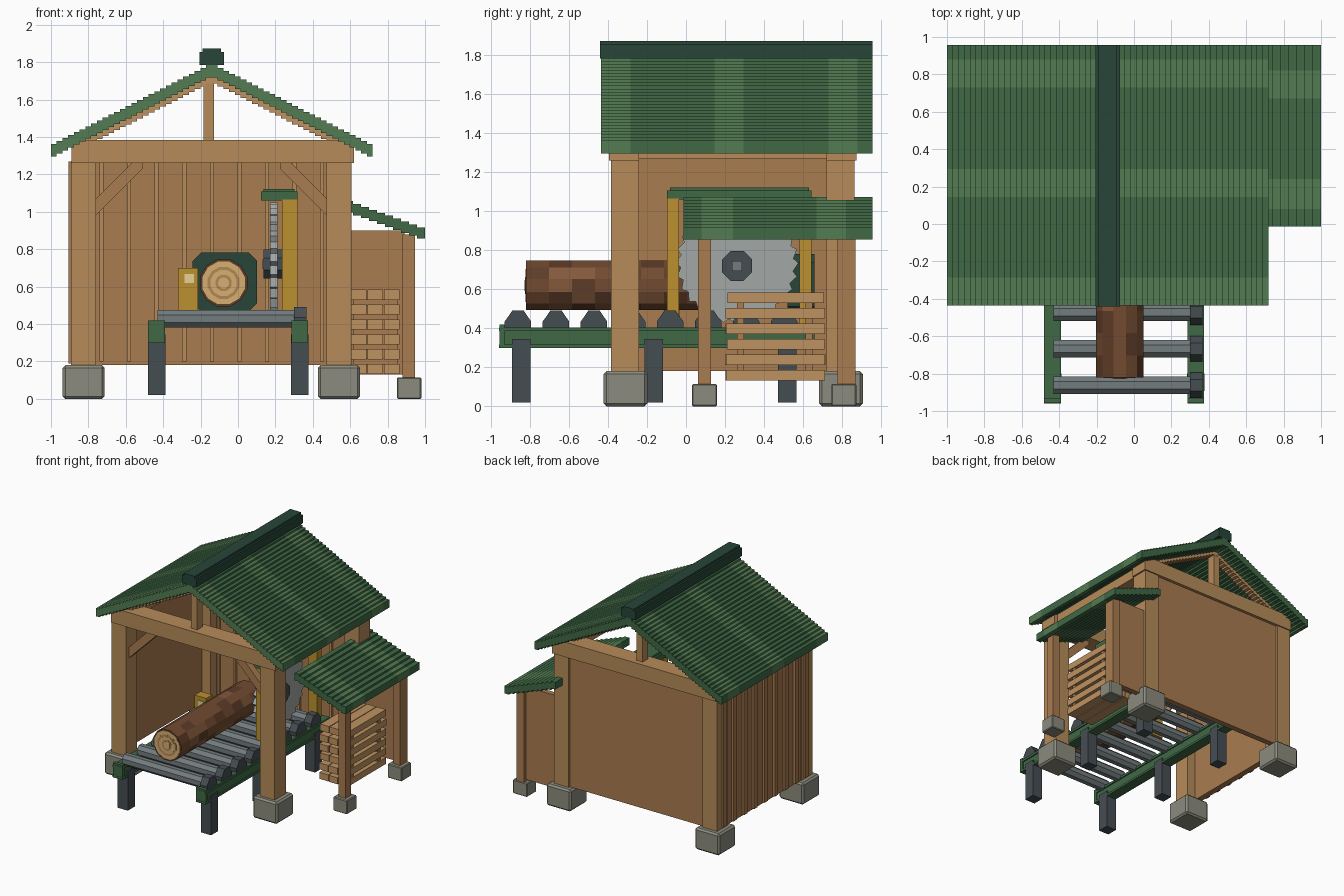
import bpy, bmesh, random
from math import radians, cos, sin, pi, atan2, hypot
from mathutils import Matrix

if "Cube" in bpy.data.objects:
    bpy.data.objects.remove(bpy.data.objects["Cube"])

random.seed(4)
COLORS = dict(wood=(.40, .20, .08), beam=(.47, .26, .10), plank=(.52, .29, .12), cut=(.68, .43, .17),
              ring=(.45, .24, .09), bark=(.17, .07, .03), bark_dark=(.11, .045, .02), bark_light=(.23, .10, .045),
              green=(.05, .14, .06), green_light=(.085, .20, .085), green_dark=(.02, .06, .04),
              stone=(.26, .26, .21), steel=(.36, .39, .38), roller=(.17, .20, .21), iron=(.06, .075, .085),
              yellow=(.50, .28, .03), cream=(.8, .65, .3))
MATS = {}


def mat(n):
    if n not in MATS:
        MATS[n] = bpy.data.materials.new(n)
        MATS[n].diffuse_color = (*COLORS[n], 1)
    return MATS[n]


def finish(name, bm, *mats):
    bmesh.ops.recalc_face_normals(bm, faces=bm.faces)
    me = bpy.data.meshes.new(name)
    bm.to_mesh(me)
    bm.free()
    for m in mats:
        me.materials.append(mat(m))
    ob = bpy.data.objects.new(name, me)
    bpy.context.collection.objects.link(ob)
    return ob


def boxes(name, m, *ranges, bevel=0):
    """Each range is x0, x1, y0, y1, z0, z1."""
    bm = bmesh.new()
    for x0, x1, y0, y1, z0, z1 in ranges:
        M = Matrix.Translation(((x0 + x1) / 2, (y0 + y1) / 2, (z0 + z1) / 2)) @ Matrix.Diagonal((x1 - x0, y1 - y0, z1 - z0, 1))
        bmesh.ops.create_cube(bm, size=1, matrix=M)
    if bevel:
        bmesh.ops.bevel(bm, geom=bm.edges[:], offset=bevel, segments=1, affect='EDGES')
    return finish(name, bm, m)


def prism(name, m, pts, stations, axis='y', bands=None):
    """Sweep a closed profile through stations along x or y; bands gives a material index per span."""
    bm = bmesh.new()
    loops = [[bm.verts.new((a, s, b) if axis == 'y' else (s, a, b)) for a, b in pts] for s in stations]
    n = len(pts)
    for k in range(len(loops) - 1):
        for i in range(n):
            f = bm.faces.new((loops[k][i], loops[k][(i + 1) % n], loops[k + 1][(i + 1) % n], loops[k + 1][i]))
            f.material_index = bands(k, i) if bands else 0
    for lp, k in ((loops[0], 0), (loops[-1], len(loops) - 2)):
        bm.faces.new(lp).material_index = bands(k, 0) if bands else 0
    return finish(name, bm, *(m if isinstance(m, tuple) else (m,)))


def circle(a, b, r, n, turn=0.5):
    return [(a + r * cos(2 * pi * (i + turn) / n), b + r * sin(2 * pi * (i + turn) / n)) for i in range(n)]


def steps(x0, z0, dx, dz, n, t):
    """Stepped slope profile of vertical thickness t."""
    top = []
    for i in range(n):
        top += [(x0 + i * dx, z0 - i * dz), (x0 + (i + 1) * dx, z0 - i * dz)]
    return top + [(x, z - t) for x, z in reversed(top)]


CX = -0.14          # centre line of the main shed
V = 1 / 64

# Stone footings and posts
for side, px in (("left", -.825), ("right", .54)):
    for end, py in (("front", -.31), ("back", .795)):
        boxes(f"{end}_{side}_footing", "stone", (px - .112, px + .112, py - .112, py + .112, 0, .18), bevel=.014)
        boxes(f"{end}_{side}_post", "beam", (px - .067, px + .067, py - .075, py + .07, .17, 1.27))

# Back wall with inside battens, left wall with outside battens
boxes("back_wall", "wood", (-.76, .48, .80, .85, .18, 1.27))
boxes("back_wall_battens", "beam", *[(x - .011, x + .011, .78, .802, .2, 1.26) for x in [-.73 + .1475 * i for i in range(9)]])
boxes("left_wall", "wood", (-.885, -.835, -.24, .73, .18, 1.3))
boxes("left_wall_battens", "wood", *[(-.905, -.88, y - .022, y + .022, .19, 1.27) for y in [-.30 + .135 * i for i in range(9)]])

# Tie beams, side plates, king posts
for end, y0, y1 in (("front", -.395, -.24), ("back", .72, .875)):
    boxes(end + "_tie_beam", "beam", (-.89, .62, y0, y1, 1.26, 1.385))
    ym = (y0 + y1) / 2
    boxes(end + "_king_post", "beam", (CX - .045, CX + .012, ym - .035, ym + .035, 1.38, 1.76))
for side, px in (("left", -.825), ("right", .54)):
    boxes(side + "_wall_plate", "beam", (px - .05, px + .05, -.25, .73, 1.27, 1.37))

# Corner braces
for side, px, s in (("left", -.76, 1), ("right", .475, -1)):
    pts = [(px, .98), (px, 1.07), (px + s * .19, 1.26), (px + s * .25, 1.26), (px + s * .25, 1.23)]
    prism(side + "_corner_brace", "wood", pts, (-.35, -.29))

# Stepped main roof, rafters, ridge cap
ys = (-.435, -.285, .145, .295, .73, .88, .957)
for side, s in (("left", -1), ("right", 1)):
    n = 28
    dx = .86 / n
    prism(side + "_roof_slope", ("green", "green_light"), steps(CX, 1.785, s * dx, V, n, .066), ys,
          bands=lambda k, i: (k + 1) % 2)
    for name, y in (("front", -.32), ("middle", .24), ("back", .80)):
        prism(f"{name}_{side}_rafter", "plank", steps(CX, 1.785 - .064, s * dx, V, 22, .034), (y - .035, y + .035))
cap = [(-.065, 1.785), (-.065, 1.855), (-.05, 1.855), (-.05, 1.873), (.05, 1.873), (.05, 1.855), (.065, 1.855), (.065, 1.785)]
prism("ridge_cap", "green_dark", [(CX + a, b) for a, b in cap], (-.44, .957))

# Lean-to: stepped roof, posts, footings, back panel
prism("lean_to_roof", ("green", "green_light"), steps(.53, 1.073, .0427, V, 11, .06),
      (-.013, .08, .24, .67, .82, .957), bands=lambda k, i: k % 2)
for end, py in (("front", .095), ("back", .81)):
    boxes(f"lean_to_{end}_post", "wood", (.88, .947, py - .034, py + .06 * (py > .5) + .034 * (py < .5), .11, .88))
    boxes(f"lean_to_{end}_footing", "stone", (.85, .98, py - .064, py + .064, 0, .115), bevel=.006)
boxes("lean_to_back_panel", "wood", (.6, .89, .80, .845, .13, .90))

# Stacked lumber with spacers
planks, spacers = [], []
for k in range(6):
    z = .132 + k * .0795
    for j in range(3):
        o = random.uniform(0, .015)
        planks.append((.605 + j * .088, .687 + j * .088, .2 + o, .715 - o / 2, z, z + .054))
    if k < 5:
        spacers += [(.615, .855, y - .018, y + .018, z + .05, z + .083) for y in (.28, .63)]
boxes("stacked_planks", "plank", *planks)
boxes("plank_spacers", "wood", *spacers)

# Conveyor rails, legs, rollers
for side, x in (("left", -.435), ("right", .33)):
    boxes(side + "_conveyor_rail", "green", (x - .036, x + .036, -.945, .66, .305, .405),
          (x - .045, x + .045, -.96, .67, .385, .405), (x - .045, x + .045, -.96, .67, .30, .318),
          (x - .045, x + .045, -.958, -.93, .30, .42))
    boxes(side + "_conveyor_legs", "iron", *[(x - .047, x + .047, y - .047, y + .047, .02, .345) for y in (-.845, -.165, .52)])
for i in range(8):
    y = -.862 + .195 * i
    prism(f"roller_{i + 1}", "roller", circle(y, .428, .05, 8), (-.43, .36), 'x')
    hump = [(-.068, .40), (-.068, .435), (-.05, .46), (-.03, .49), (.03, .49), (.05, .46), (.068, .435), (.068, .40)]
    prism(f"roller_bearing_{i + 1}", "iron", [(y + a, b) for a, b in hump], (.30, .365), 'x')

# Log with patchy bark and ringed ends
LX, LZ = -.077, .62
patches = [[random.choice((0, 0, 1, 2)) for _ in range(12)] for _ in range(9)]
prism("log_bark", ("bark", "bark_dark", "bark_light"), circle(LX, LZ, .131, 12),
      [-.82 + i * .118 for i in range(10)], bands=lambda k, i: patches[k][i])
for end, y, s in (("front", -.82, -1), ("back", .242, 1)):
    for j, (r, m) in enumerate(((.118, "cut"), (.088, "ring"), (.072, "cut"), (.045, "ring"), (.03, "cut"))):
        prism(f"log_{end}_ring_{j + 1}", m, circle(LX, LZ, r, 12), (y - s * .01, y + s * .0015 * (j + 1)))

# Saw blade with teeth, hub
BY, BZ = .262, .735
teeth = []
for i in range(28):
    for r, t in ((.315, 0), (.29, .35)):
        a = 2 * pi * (i + t) / 28
        teeth.append((BY + r * cos(a), BZ + r * sin(a)))
prism("saw_blade", "steel", teeth, (.17, .212), 'x')
prism("saw_hub", "iron", circle(BY, .72, .084, 8), (.137, .24), 'x')
prism("saw_hub_nut", "roller", circle(BY, .72, .036, 4), (.13, .25), 'x')

# Saw frame and hood
boxes("saw_frame_posts", "yellow", (.235, .317, -.097, -.037, .40, 1.065), (.235, .317, .583, .645, .40, 1.065))
boxes("saw_hood", "green", (.137, .302, -.083, .63, 1.06, 1.122), (.122, .317, -.097, .645, 1.06, 1.108))

# Motor housing and control box
c = .045
w, h = .172, .157
motor = [(-w, -h + c), (-w, h - c), (-w + c, h), (w - c, h), (w, h - c), (w, -h + c), (w - c, -h), (-w + c, -h)]
prism("motor_housing", "green_dark", [(-.07 + a, .625 + b) for a, b in motor], (.52, .66))
boxes("control_box", "yellow", (-.322, -.215, -.11, -.03, .46, .70))
boxes("control_panel", "cream", (-.287, -.235, -.117, -.105, .62, .668))

for m in bpy.data.materials:
    if m.users and not m.is_grease_pencil:
        m.use_nodes = True
        m.node_tree.nodes["Principled BSDF"].inputs["Base Color"].default_value = m.diffuse_color
